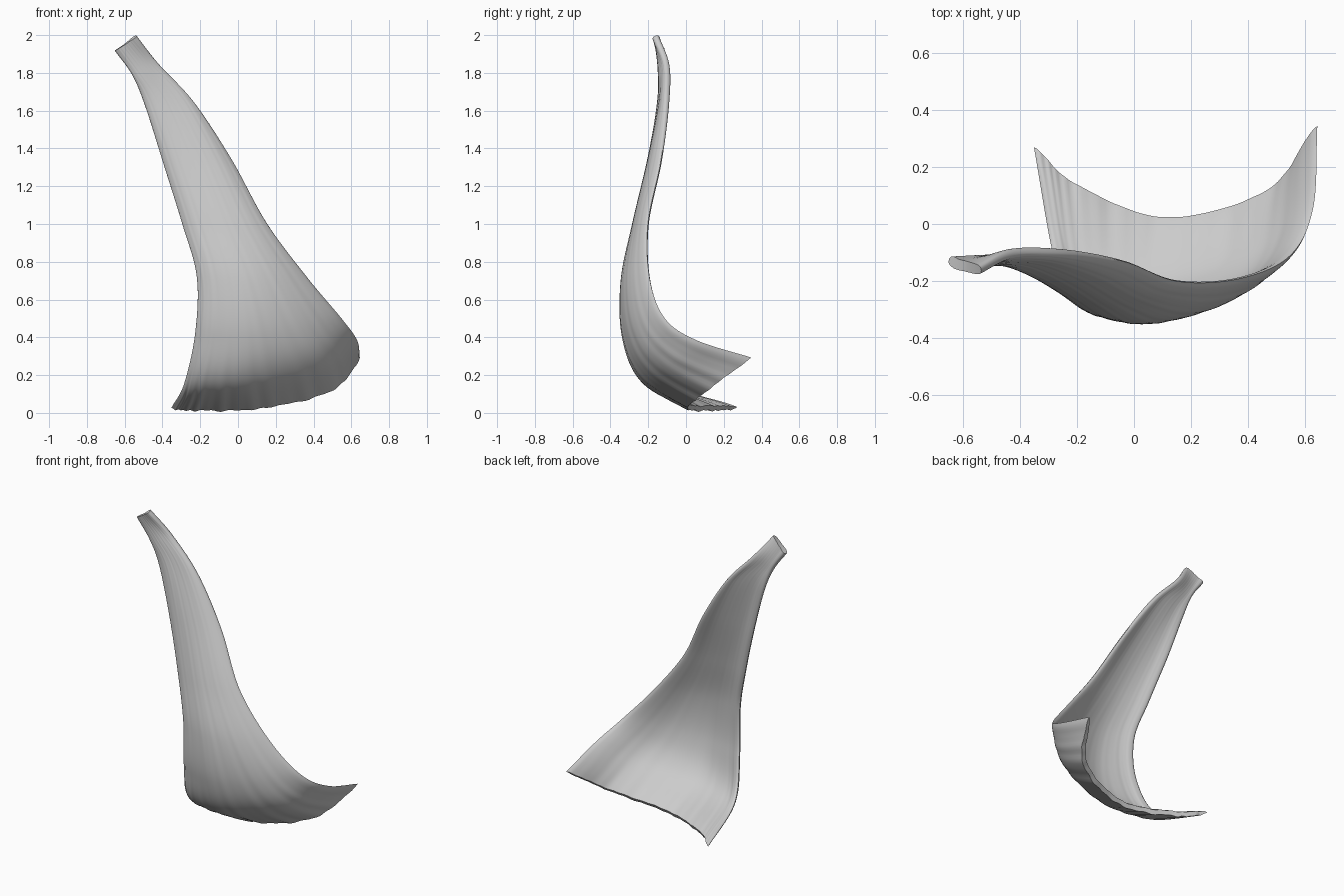
import bpy, bmesh, math
from mathutils import Vector

if "Cube" in bpy.data.objects:
    bpy.data.objects.remove(bpy.data.objects["Cube"])

# Mid-surface cross-sections, stem to flared rim; each runs left edge to right edge
ROWS = [
    [(-.650, -.122, 1.92), (-.625, -.140, 1.935), (-.595, -.148, 1.955), (-.565, -.156, 1.978), (-.537, -.164, 1.996)],
    [(-.560, -.122, 1.79), (-.530, -.130, 1.80), (-.495, -.126, 1.82), (-.455, -.113, 1.835), (-.415, -.098, 1.84)],
    [(-.490, -.122, 1.62), (-.430, -.134, 1.64), (-.365, -.128, 1.65), (-.290, -.116, 1.655), (-.225, -.098, 1.63)],
    [(-.395, -.150, 1.32), (-.320, -.180, 1.33), (-.220, -.186, 1.34), (-.120, -.170, 1.35), (-.028, -.134, 1.33)],
    [(-.295, -.205, 1.00), (-.210, -.247, 1.00), (-.090, -.266, 1.00), (.040, -.250, 1.00), (.155, -.202, 1.00)],
    [(-.218, -.258, .72), (-.130, -.303, .71), (.020, -.327, .70), (.200, -.288, .70), (.372, -.192, .71)],
    [(-.227, -.240, .42), (-.130, -.288, .41), (.070, -.320, .41), (.335, -.250, .44), (.548, -.112, .50)],
    [(-.285, -.105, .155), (-.180, -.172, .155), (.085, -.225, .19), (.430, -.130, .265), (.630, .055, .385)],
    [(-.352, .270, .028), (-.215, .140, .025), (.110, .016, .034), (.480, .115, .122), (.645, .345, .293)],
]
NU, NV = 72, 84


def spline(pts, t):
    """Catmull-Rom through pts, t in 0..1."""
    p = [Vector(q) for q in pts]
    p = [2 * p[0] - p[1]] + p + [2 * p[-1] - p[-2]]
    s = t * (len(pts) - 1)
    i = min(int(s), len(pts) - 2)
    f = s - i
    a, b, c, d = p[i:i + 4]
    return 0.5 * (2 * b + (c - a) * f + (2 * a - 5 * b + 4 * c - d) * f ** 2
                  + (3 * b - a - 3 * c + d) * f ** 3)


# Smooth sheet sampled from the sections
columns = [[spline(r, i / NU) for i in range(NU + 1)] for r in ROWS]
grid = [[None] * (NU + 1) for _ in range(NV + 1)]
for i in range(NU + 1):
    col = [c[i] for c in columns]
    for j in range(NV + 1):
        grid[j][i] = spline(col, j / NV)


def normal(j, i):
    du = grid[j][min(i + 1, NU)] - grid[j][max(i - 1, 0)]
    dv = grid[min(j + 1, NV)][i] - grid[max(j - 1, 0)][i]
    return dv.cross(du).normalized()


# Closed rounded cross-sections with lengthwise fibre grooves
bm = bmesh.new()
rings = []
for j in range(NV + 1):
    v = j / NV
    half = 0.019 * (0.75 + 0.25 * min(1, (1 - v) * 25) ** 0.5)
    front, back = [], []
    for i in range(NU + 1):
        # denser samples toward the rounded side edges
        u = i / NU
        n = normal(j, i)
        edge = max(0, 1 - abs(2 * u - 1) ** 8) ** 0.5
        groove = math.sin(u * 62 + 1.5 * math.sin(v * 5)) + 0.6 * math.sin(u * 103 + 2)
        groove *= (0.0003 + 0.0022 * v ** 5) * edge
        p = grid[j][i].copy()
        if v > 0.9:  # ragged lower rim
            p.z += (v - 0.9) * 0.03 * math.sin(u * 75) * math.sin(u * 31) * edge
        front.append(bm.verts.new(p + n * (half * edge + groove)))
        if 0 < i < NU:
            back.append(bm.verts.new(p - n * (half * edge - groove * 0.4)))
    rings.append(front + back[::-1])

count = len(rings[0])
for a, b in zip(rings, rings[1:]):
    for k in range(count):
        m = (k + 1) % count
        bm.faces.new((a[k], a[m], b[m], b[k]))

# Close the stem end and the rim
for ring in (rings[0], rings[-1]):
    for i in range(NU):
        quad = [ring[i], ring[i + 1], ring[(count - i - 1) % count], ring[(count - i) % count]]
        bm.faces.new(list(dict.fromkeys(quad)))

bmesh.ops.recalc_face_normals(bm, faces=bm.faces)
for vert in bm.verts:
    vert.co.z = max(vert.co.z, 0)
mesh = bpy.data.meshes.new("flared_muscle_sheet")
bm.to_mesh(mesh)
bm.free()
sheet = bpy.data.objects.new("flared_muscle_sheet", mesh)
bpy.context.collection.objects.link(sheet)
bpy.context.view_layer.objects.active = sheet
sheet.select_set(True)
bpy.ops.object.shade_smooth_by_angle(angle=math.radians(50))
